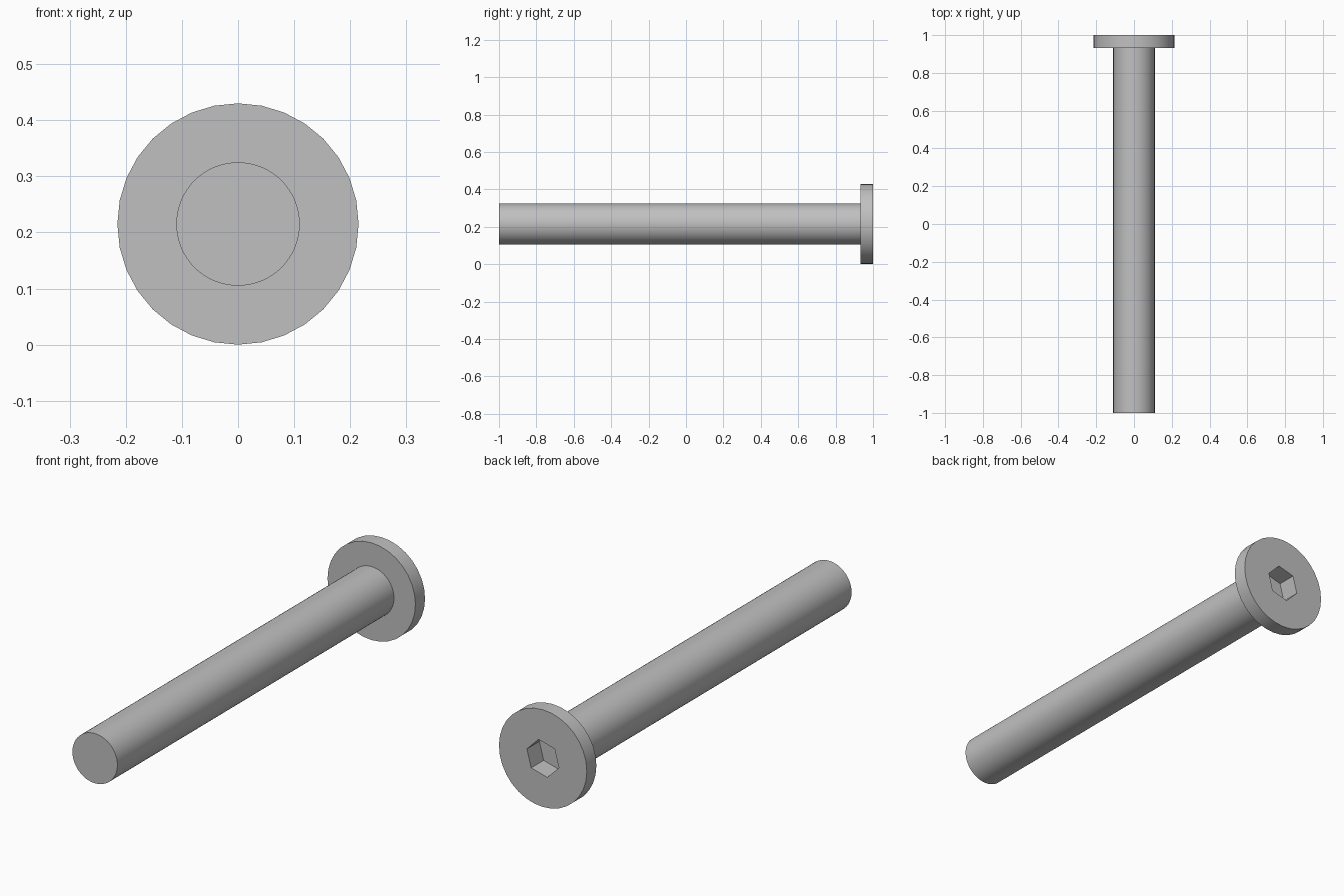
import bpy, bmesh, math

cube = bpy.data.objects.get("Cube")
if cube:
    bpy.data.objects.remove(cube, do_unlink=True)

HEAD_R, SHAFT_R, SOCKET_R = 0.215, 0.11, 0.081
TIP_Y, HEAD_Y, BACK_Y = -1.0, 0.933, 1.0
FLOOR_Y = BACK_Y - 0.087          # socket floor

steel = bpy.data.materials.new("grey_steel")
steel.use_nodes = True
colour = (0.53, 0.53, 0.53, 1)
steel.diffuse_color = colour
steel.node_tree.nodes["Principled BSDF"].inputs["Base Color"].default_value = colour

bm = bmesh.new()


def ring(radius, y, sides, turn=0.0):
    """Closed loop of vertices around the bolt axis."""
    angles = [math.radians(turn) + math.tau * i / sides for i in range(sides)]
    return [bm.verts.new((radius * math.cos(a), y, HEAD_R + radius * math.sin(a)))
            for a in angles]


def edges_of(loop):
    pairs = zip(loop, loop[1:] + loop[:1])
    return [bm.edges.get(p) or bm.edges.new(p) for p in pairs]


def wall(a, b):
    """Quads between two loops with equal side counts."""
    for i in range(len(a)):
        bm.faces.new((a[i - 1], a[i], b[i], b[i - 1]))


def flat_ring(outer, inner):
    """Flat face with a hole in it."""
    bmesh.ops.triangle_fill(bm, use_beauty=True,
                            edges=edges_of(outer) + edges_of(inner))


# Shaft
tip = ring(SHAFT_R, TIP_Y, 64)
neck = ring(SHAFT_R, HEAD_Y, 64)
bm.faces.new(tip)
wall(tip, neck)

# Head disc
head_front = ring(HEAD_R, HEAD_Y, 32)
head_back = ring(HEAD_R, BACK_Y, 32)
wall(head_front, head_back)
flat_ring(head_front, neck)

# Hexagonal socket
rim = ring(SOCKET_R, BACK_Y, 6, 15)
floor = ring(SOCKET_R, FLOOR_Y, 6, 15)
wall(rim, floor)
bm.faces.new(floor)
flat_ring(head_back, rim)

bmesh.ops.recalc_face_normals(bm, faces=bm.faces)
mesh = bpy.data.meshes.new("hex_socket_bolt")
bm.to_mesh(mesh)
bm.free()
mesh.materials.append(steel)

bolt = bpy.data.objects.new("hex_socket_bolt", mesh)
bpy.context.collection.objects.link(bolt)
bpy.ops.object.select_all(action='DESELECT')
bolt.select_set(True)
bpy.context.view_layer.objects.active = bolt
bpy.ops.object.shade_smooth_by_angle(angle=math.radians(30))
